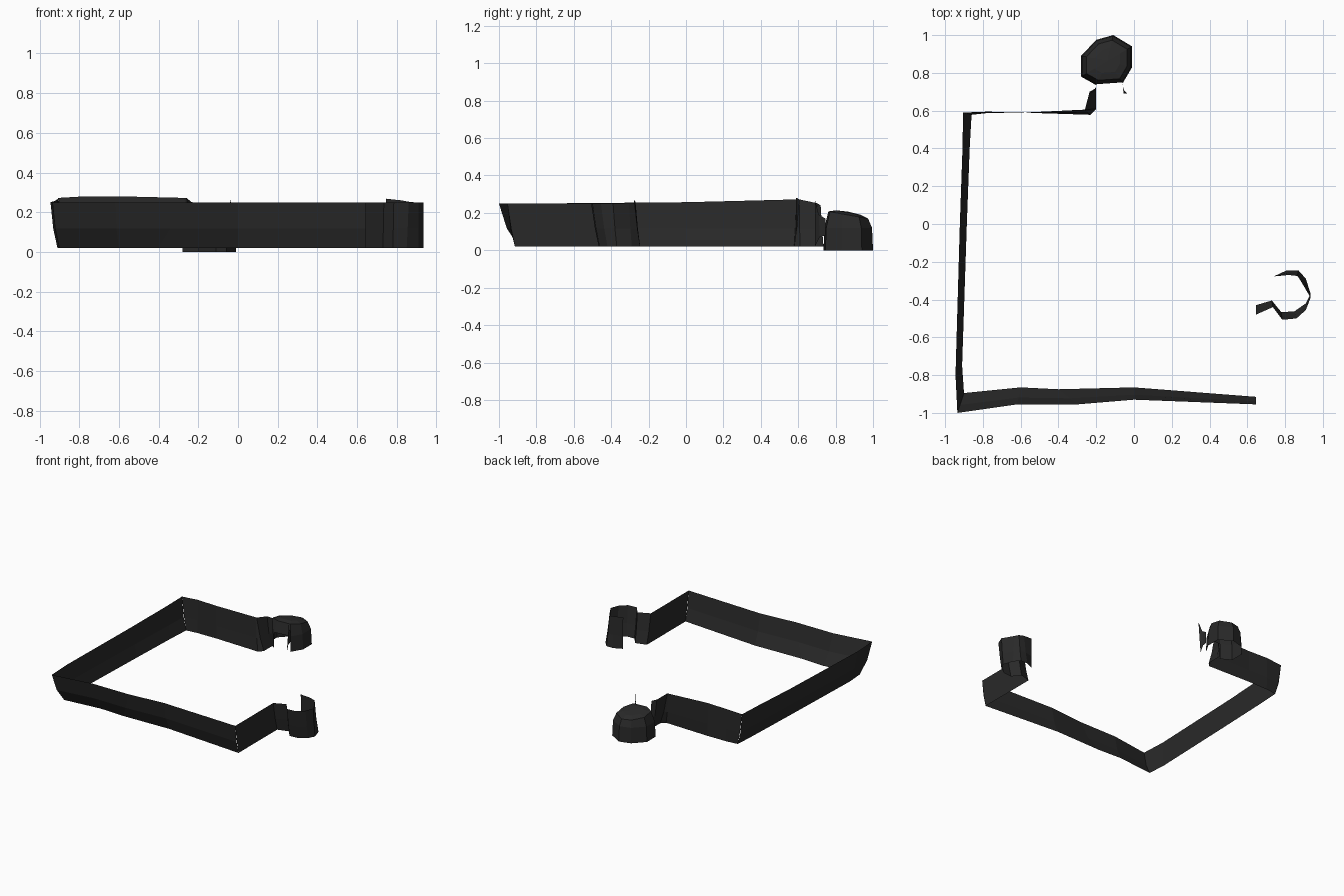
import bpy

mat = bpy.data.materials.new("dark_stone")
mat.diffuse_color = (0.022, 0.022, 0.022, 1)


def add_mesh(name, verts, faces):
    me = bpy.data.meshes.new(name)
    me.from_pydata(verts, [], faces)
    me.update()
    me.materials.append(mat)
    ob = bpy.data.objects.new(name, me)
    bpy.context.collection.objects.link(ob)
    return ob


def leaning_wall(name, stations, bottom=0.02, bend=0.5):
    """Sheet wall; each station is (bottom x, bottom y, top x, top y, top z)."""
    verts, faces = [], []
    for bx, by, tx, ty, tz in stations:
        verts += [(bx, by, bottom),
                  (bx + (tx - bx) * bend, by + (ty - by) * bend, 0.117),
                  (tx, ty, tz)]
    for i in range(len(stations) - 1):
        for k in range(2):
            a = i * 3 + k
            faces.append((a, a + 3, a + 4, a + 1))
    return add_mesh(name, verts, faces)


# front and left walls, leaning outwards with a crease at mid height
corner = (-0.90, -0.895, -0.935, -1.0, 0.25)
leaning_wall("front_wall", [
    corner, (-0.60, -0.865, -0.62, -0.955, 0.25), (-0.40, -0.875, -0.30, -0.955, 0.25),
    (0, -0.865, 0, -0.93, 0.25), (0.645, -0.915, 0.645, -0.955, 0.25)], bend=0.6)
back_corner = (-0.86, 0.578, -0.905, 0.59, 0.272)
leaning_wall("left_wall", [
    corner, (-0.91, -0.75, -0.945, -0.80, 0.25), (-0.885, 0, -0.922, 0, 0.257),
    (-0.87, 0.40, -0.908, 0.40, 0.267), back_corner], bend=0.6)

# back wall with its short turn towards the round tower
turn = (-0.20, 0.61, -0.26, 0.605, 0.272)
leaning_wall("back_wall", [
    back_corner, (-0.77, 0.588, -0.77, 0.595, 0.28), (-0.60, 0.59, -0.60, 0.588, 0.28),
    (-0.23, 0.578, -0.27, 0.605, 0.272), turn])
leaning_wall("tower_link", [
    turn, (-0.20, 0.70, -0.235, 0.70, 0.252), (-0.20, 0.735, -0.20, 0.72, 0.24)])

# right wall, straight and ending in an open curl
wall_end = (0.645, -0.43, 0.645, -0.48, 0.25)
leaning_wall("right_wall", [(0.645, -0.915, 0.645, -0.955, 0.25), wall_end])
leaning_wall("open_tower", [
    wall_end, (0.73, -0.405, 0.735, -0.44, 0.25), (0.78, -0.467, 0.785, -0.507, 0.25),
    (0.85, -0.462, 0.86, -0.50, 0.25), (0.91, -0.42, 0.91, -0.455, 0.25),
    (0.935, -0.37, 0.935, -0.39, 0.25), (0.91, -0.29, 0.885, -0.305, 0.25),
    (0.87, -0.245, 0.865, -0.275, 0.252), (0.81, -0.245, 0.82, -0.27, 0.26),
    (0.745, -0.275, 0.745, -0.277, 0.268)])

# round tower: faceted shell with a sloping roof, open doorway at the front
outline = [(-0.20, 0.735), (-0.28, 0.78), (-0.28, 0.89), (-0.20, 0.975),
           (-0.11, 1.0), (-0.01, 0.94), (-0.01, 0.83), (-0.06, 0.745)]
cx, cy, n = -0.14, 0.865, len(outline)
verts, faces = [], []
for scale, level in ((1, 0), (0.96, 0.12), (0.8, 0.17), (0.5, 0.183)):
    for x, y in outline:
        px, py = cx + (x - cx) * scale, cy + (y - cy) * scale
        z = level + (max(0, 0.97 - py) * 0.18 if level > 0.15 else 0)
        verts.append((px, py, z))
verts.append((cx, cy, 0.207))
for r in range(3):
    for i in range(n):
        if r == 0 and i == n - 1:
            continue
        j = (i + 1) % n
        faces.append((r * n + i, r * n + n + i, r * n + n + j, r * n + j)[::-1])
faces += [(3 * n + i, 3 * n + (i + 1) % n, 4 * n) for i in range(n)]
add_mesh("round_tower", verts, faces)

# torn flap beside the doorway
add_mesh("doorway_flap",
         [(-0.06, 0.745, 0.08), (-0.06, 0.745, 0.17), (-0.055, 0.71, 0.19),
          (-0.035, 0.69, 0.268), (-0.055, 0.69, 0.02), (-0.058, 0.715, 0.07)],
         [(0, 5, 2, 1), (5, 4, 3, 2)])
